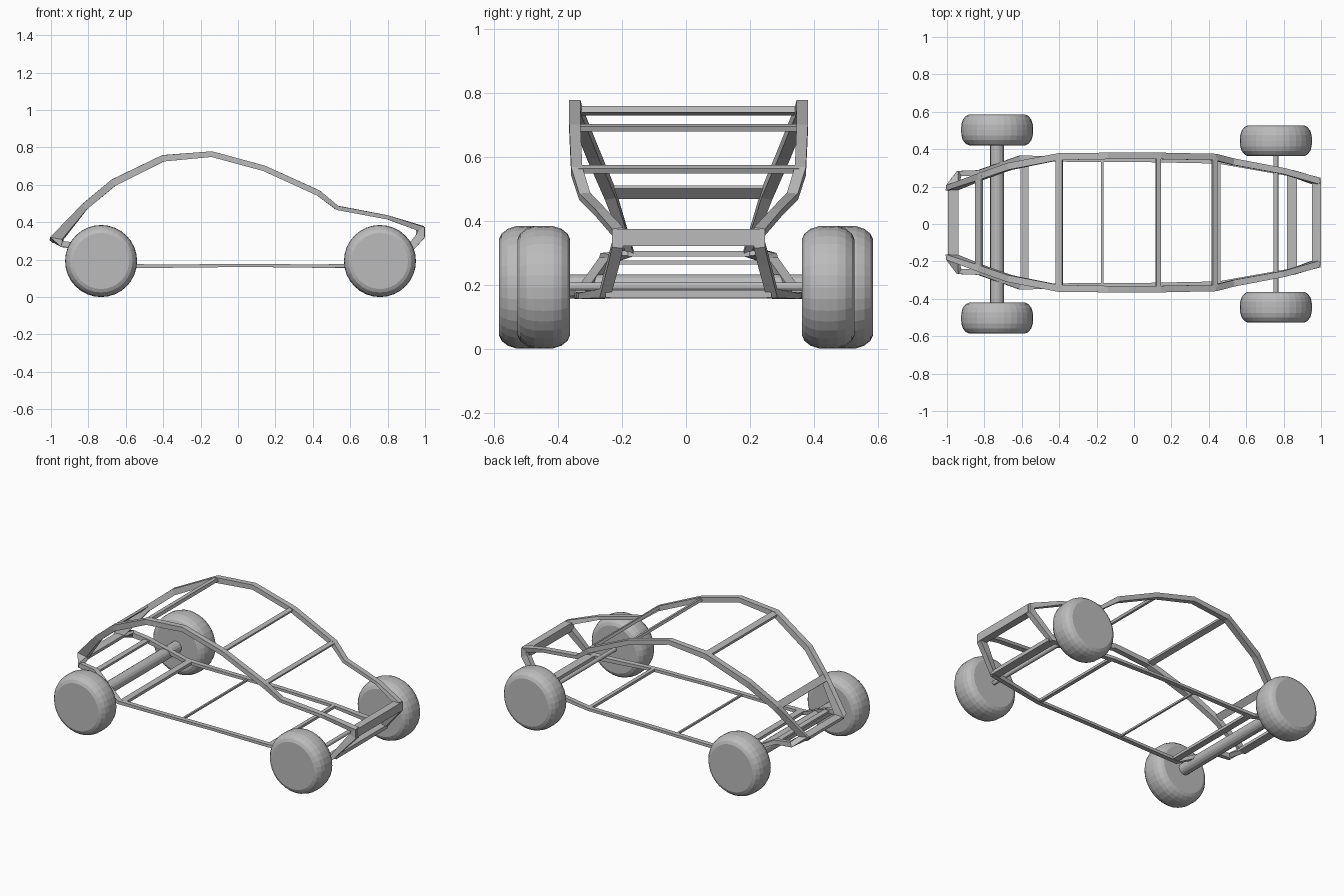
import bpy, bmesh, math
from mathutils import Vector

if "Cube" in bpy.data.objects:
    bpy.data.objects.remove(bpy.data.objects["Cube"])

grey = bpy.data.materials.new("plain grey")
grey.diffuse_color = (0.5, 0.5, 0.5, 1)
grey.use_nodes = True
grey.node_tree.nodes["Principled BSDF"].inputs["Base Color"].default_value = grey.diffuse_color
OFF = 0.008  # the frame sits slightly toward +y


def finish(bm, name):
    bmesh.ops.recalc_face_normals(bm, faces=bm.faces)
    me = bpy.data.meshes.new(name)
    bm.to_mesh(me)
    bm.free()
    me.materials.append(grey)
    ob = bpy.data.objects.new(name, me)
    bpy.context.collection.objects.link(ob)
    return ob


def rail(name, path, side):
    """Closed rectangular tube; path rows are x, y, z, width, height."""
    bm = bmesh.new()
    pts = [Vector((p[0], p[1] * side + OFF, p[2])) for p in path]
    n = len(pts)
    rings = []
    for i, p in enumerate(pts):
        a = (p - pts[i - 1]).normalized()
        b = (pts[(i + 1) % n] - p).normalized()
        t = (a + b).normalized()
        up = t.cross(Vector((0, 1, 0))).normalized()
        out = up.cross(t).normalized()
        miter = min(1 / max(a.dot(t), 0.5), 1.4)
        w, h = path[i][3] / 2, path[i][4] / 2 * miter
        rings.append([bm.verts.new(p + out * w * u + up * h * v)
                      for u, v in ((-1, -1), (1, -1), (1, 1), (-1, 1))])
    for i in range(n):
        r, s = rings[i], rings[(i + 1) % n]
        for k in range(4):
            bm.faces.new((r[k], r[(k + 1) % 4], s[(k + 1) % 4], s[k]))
    return finish(bm, name)


def bar(name, x, z, half, w, h, tilt=0):
    """Crossbar along y."""
    bm = bmesh.new()
    bmesh.ops.create_cube(bm, size=1)
    for v in bm.verts:
        v.co = Vector((v.co.x * w, v.co.y * 2 * half, v.co.z * h))
    ob = finish(bm, name)
    ob.location = (x, OFF, z)
    ob.rotation_euler.y = math.radians(tilt)
    return ob


def lathe(name, profile, loc, seg):
    """Solid of revolution about y; profile rows are y, radius."""
    bm = bmesh.new()
    rings = [[bm.verts.new((r * math.cos(2 * math.pi * k / seg), y,
                            r * math.sin(2 * math.pi * k / seg)))
              for k in range(seg)] for y, r in profile]
    for r, s in zip(rings, rings[1:]):
        for k in range(seg):
            j = (k + 1) % seg
            bm.faces.new((r[k], r[j], s[j], s[k]))
    bm.faces.new(rings[0])
    bm.faces.new(rings[-1])
    ob = finish(bm, name)
    ob.location = loc
    return ob


# side frames: over the roof, down the nose, back along the floor
side_path = [
    (-0.975, 0.185, 0.305, .035, .045),
    (-0.82, 0.245, 0.483, .035, .038),
    (-0.665, 0.30, 0.612, .037, .038),
    (-0.40, 0.352, 0.742, .037, .034),
    (-0.14, 0.356, 0.764, .035, .030),
    (0.14, 0.356, 0.688, .035, .030),
    (0.43, 0.350, 0.556, .035, .030),
    (0.53, 0.325, 0.477, .035, .022),
    (0.80, 0.275, 0.426, .033, .022),
    (0.978, 0.222, 0.367, .035, .030),
    (0.975, 0.222, 0.325, .035, .045),
    (0.93, 0.235, 0.272, .035, .040),
    (0.85, 0.262, 0.172, .033, .028),
    (0.45, 0.330, 0.165, .030, .018),
    (0.05, 0.338, 0.169, .030, .016),
    (-0.40, 0.340, 0.165, .030, .018),
    (-0.61, 0.342, 0.166, .032, .020),
    (-0.83, 0.264, 0.272, .032, .026),
    (-0.935, 0.262, 0.282, .032, .028),
]
for side, label in ((1, "left"), (-1, "right")):
    rail(label + "_side_frame", side_path, side)

# bumpers
bar("front_bumper", 0.975, 0.348, 0.225, 0.048, 0.053)
bar("rear_bumper", -0.967, 0.297, 0.19, 0.055, 0.018)

# upper crossbars
bar("rear_window_bar", -0.828, 0.49, 0.25, 0.045, 0.014, -45)
bar("roof_bar", -0.40, 0.745, 0.345, 0.038, 0.02, -15)
bar("windscreen_top_bar", 0.13, 0.692, 0.345, 0.026, 0.016, 20)
bar("windscreen_base_bar", 0.43, 0.562, 0.345, 0.025, 0.018, 25)

# floor crossbars
bar("tail_floor_bar", -0.83, 0.27, 0.26, 0.035, 0.014)
bar("rear_floor_bar", -0.585, 0.167, 0.335, 0.042, 0.018)
bar("middle_floor_bar", -0.17, 0.166, 0.335, 0.012, 0.012)
bar("front_floor_bar", 0.45, 0.166, 0.33, 0.024, 0.016)
bar("nose_floor_bar", 0.845, 0.172, 0.26, 0.055, 0.024)

# wheels and axles
half = [(0.0825, 0.15), (0.074, 0.168), (0.055, 0.183), (0.03, 0.191)]
tyre = [(-y, r) for y, r in half] + [(0, 0.1925)] + half[::-1]
for label, x, y, r in (("rear", -0.732, 0.503, 0.037), ("front", 0.759, 0.445, 0.013)):
    for side, name in ((1, "left"), (-1, "right")):
        lathe(f"{label}_{name}_wheel", tyre, (x, y * side, 0.1925), 32)
    lathe(label + "_axle", [(-y, r), (y, r)], (x, 0, 0.195), 16)
